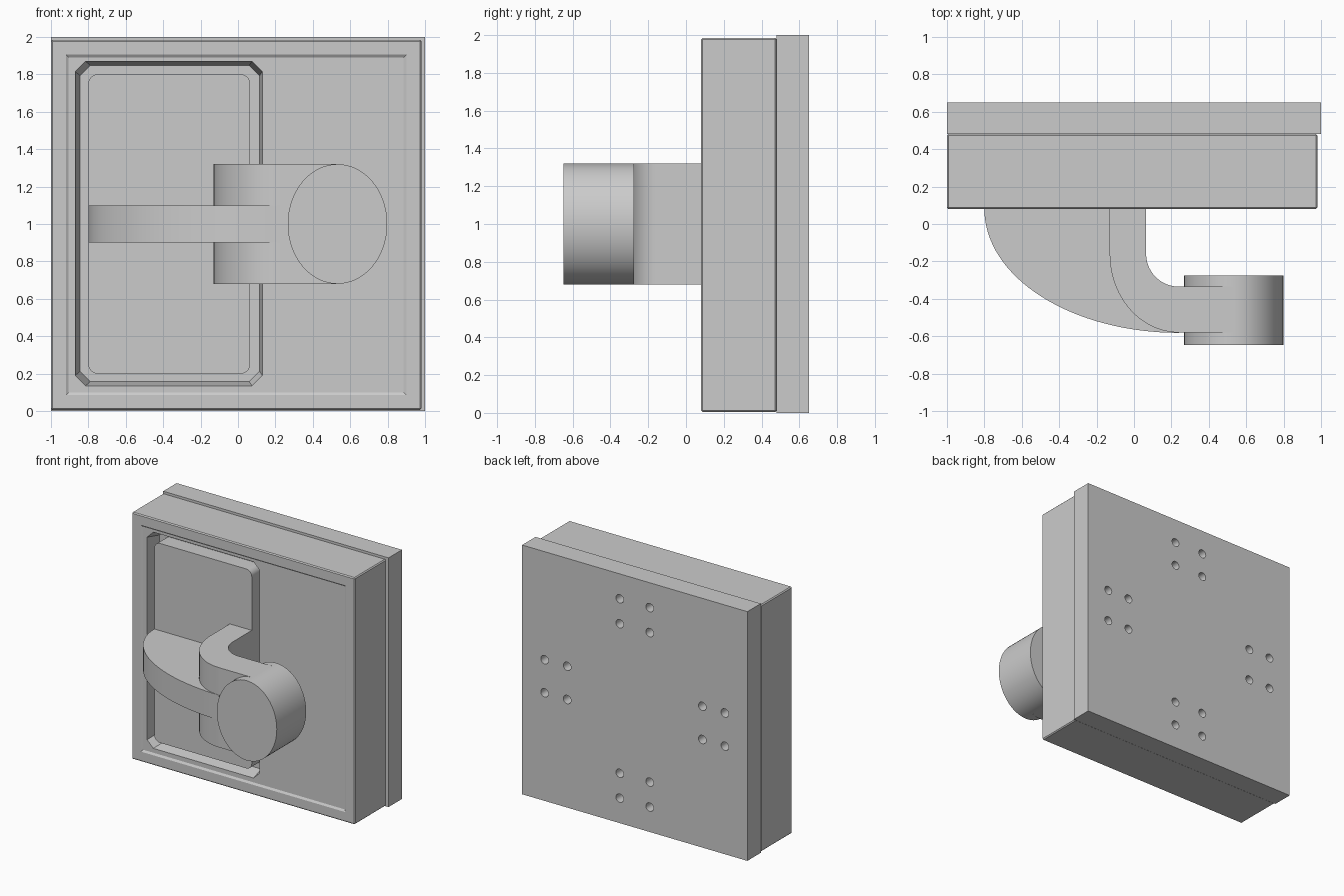
import bpy, bmesh, math

if "Cube" in bpy.data.objects:
    bpy.data.objects.remove(bpy.data.objects["Cube"])

def loft(name, rings):
    """Closed solid through rings of equal point count."""
    bm = bmesh.new()
    loops = [[bm.verts.new(p) for p in ring] for ring in rings]
    for a, b in zip(loops, loops[1:]):
        for i in range(len(a)):
            j = (i + 1) % len(a)
            bm.faces.new((a[i], a[j], b[j], b[i]))
    bm.faces.new(loops[0])
    bm.faces.new(loops[-1])
    bmesh.ops.recalc_face_normals(bm, faces=bm.faces)
    me = bpy.data.meshes.new(name)
    bm.to_mesh(me)
    bm.free()
    ob = bpy.data.objects.new(name, me)
    bpy.context.collection.objects.link(ob)
    return ob

def rect(x0, x1, z0, z1, y, r=0.0, seg=1):
    """Rectangle facing the front; corners rounded (seg=1 is a chamfer)."""
    if r == 0:
        return [(x0, y, z0), (x1, y, z0), (x1, y, z1), (x0, y, z1)]
    pts = []
    corners = ((x1 - r, z1 - r), (x0 + r, z1 - r), (x0 + r, z0 + r), (x1 - r, z0 + r))
    for k, (cx, cz) in enumerate(corners):
        for i in range(seg + 1):
            a = math.pi / 2 * (k + i / seg)
            pts.append((cx + r * math.cos(a), y, cz + r * math.sin(a)))
    return pts

def arc(cx, cy, rx, ry, n=24):
    """Quarter ellipse from the -x side round to the -y side."""
    return [(cx - rx * math.cos(t), cy - ry * math.sin(t))
            for t in (math.pi / 2 * i / n for i in range(n + 1))]

def extrude_z(name, pts, z0, z1):
    return loft(name, [[(x, y, z) for x, y in pts] for z in (z0, z1)])

def activate(ob):
    bpy.ops.object.select_all(action='DESELECT')
    ob.select_set(True)
    bpy.context.view_layer.objects.active = ob

def cut(ob, cutter):
    m = ob.modifiers.new("cut", 'BOOLEAN')
    m.operation = 'DIFFERENCE'
    m.solver = 'EXACT'
    m.object = cutter
    activate(ob)
    bpy.ops.object.modifier_apply(modifier=m.name)
    bpy.data.objects.remove(cutter)

def smooth(ob):
    activate(ob)
    bpy.ops.object.shade_smooth_by_angle(angle=math.radians(30))

# Back plate with four groups of four blind holes
back = loft("back_plate", [rect(-1, 1, 0, 2, y) for y in (0.48, 0.65)])
spots = [(x, z) for x in (-0.133, 0.133) for z in (0.2, 0.4, 1.6, 1.8)]
spots += [(x, z) for x in (-0.8, -0.6, 0.6, 0.8) for z in (0.867, 1.133)]
r = 0.034
for x, z in spots:
    cut(back, loft("hole_cutter", [rect(x - r, x + r, z - r, z + r, y, r * 0.999, 6)
                                   for y in (0.55, 0.7)]))
smooth(back)

# Front block with slightly bevelled edges
block = loft("front_block", [rect(-1, 0.98, 0.005, 1.985, y) for y in (0.08, 0.48)])
bev = block.modifiers.new("bevel", 'BEVEL')
bev.width, bev.segments = 0.008, 1
activate(block)
bpy.ops.object.modifier_apply(modifier=bev.name)

# Shallow mitred recess on the front, then the deep drafted pocket
cut(block, loft("recess_cutter", [rect(-0.92, 0.90, 0.085, 1.905, 0.05),
                                  rect(-0.92, 0.90, 0.085, 1.905, 0.08),
                                  rect(-0.905, 0.885, 0.10, 1.89, 0.09)]))
cut(block, loft("pocket_cutter", [rect(-0.87, 0.13, 0.135, 1.87, 0.05, 0.055),
                                  rect(-0.87, 0.13, 0.135, 1.87, 0.09, 0.055),
                                  rect(-0.845, 0.115, 0.157, 1.848, 0.21, 0.055)]))

# Bracket flange sitting in the pocket
flange = loft("bracket_flange", [rect(-0.8, 0.065, 0.2, 1.8, y, 0.05, 8) for y in (0.082, 0.22)])
smooth(flange)

# Bent arm
outer = arc(0.24, -0.16, 0.37, 0.42)
inner = arc(0.24, -0.16, 0.175, 0.175)
arm = extrude_z("bent_arm", [(-0.13, 0.1)] + outer + [(0.53, -0.58), (0.53, -0.335)]
                + inner[::-1] + [(0.065, 0.1)], 0.68, 1.32)
smooth(arm)

# Curved stiffening rib
rib = extrude_z("curved_rib", [(-0.8, 0.1)] + arc(0.24, 0.08, 1.04, 0.662, 32)
                + [(0.24, -0.55)] + [(x + 0.03, y + 0.03) for x, y in outer[::-1]]
                + [(-0.1, 0.1)], 0.9, 1.1)
smooth(rib)

# Oval boss at the arm end
boss = loft("oval_boss", [[(0.532 + 0.266 * math.cos(2 * math.pi * i / 64), y,
                            1.0 + 0.32 * math.sin(2 * math.pi * i / 64)) for i in range(64)]
                          for y in (-0.648, -0.275)])
smooth(boss)
